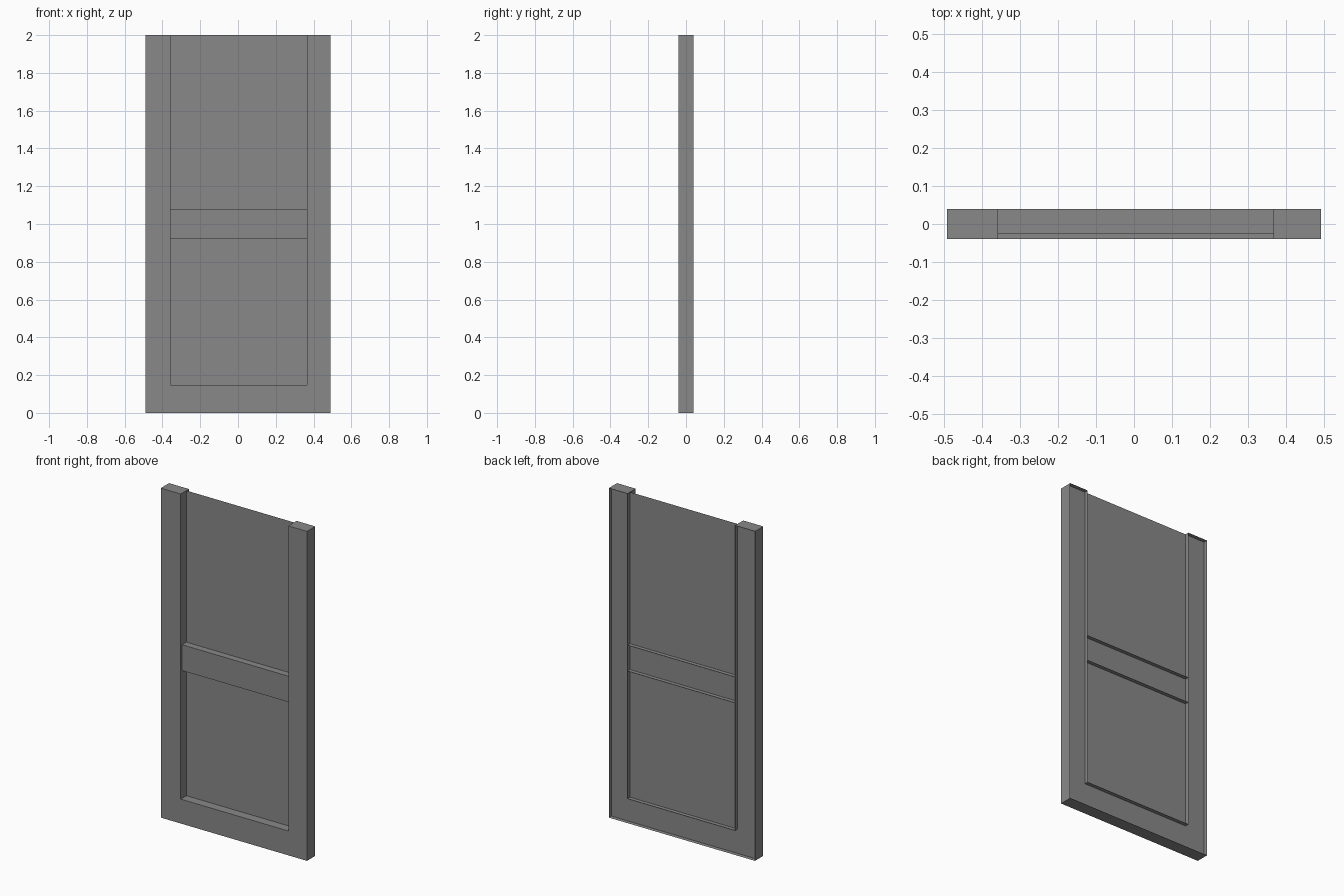
import bpy
import bmesh

if "Cube" in bpy.data.objects:
    bpy.data.objects.remove(bpy.data.objects["Cube"])

FRONT, BACK = -0.0395, 0.0395

# Dark grey paint
paint = bpy.data.materials.new("dark_grey")
paint.diffuse_color = (0.25, 0.25, 0.25, 1)
paint.use_nodes = True
paint.node_tree.nodes["Principled BSDF"].inputs["Base Color"].default_value = paint.diffuse_color


def make_object(name, bm):
    mesh = bpy.data.meshes.new(name)
    bm.to_mesh(mesh)
    bm.free()
    mesh.materials.append(paint)
    obj = bpy.data.objects.new(name, mesh)
    bpy.context.collection.objects.link(obj)
    return obj


def shell(name, profile, y0, y1=None, open_sides=()):
    """Front face from an (x, z) outline, with walls running back to y1; the back stays open."""
    bm = bmesh.new()
    front = [bm.verts.new((x, y0, z)) for x, z in profile]
    bm.faces.new(front)
    if y1 is not None:
        back = [bm.verts.new((x, y1, z)) for x, z in profile]
        n = len(profile)
        for i in range(n):
            if i not in open_sides:
                j = (i + 1) % n
                bm.faces.new((front[j], front[i], back[i], back[j]))
    bm.normal_update()
    return make_object(name, bm)


W, H = 0.491, 2.0
LEFT, RIGHT = -0.357, 0.366

# U-shaped frame: two stiles joined by the bottom rail
shell("door_frame",
      [(-W, 0), (W, 0), (W, H), (RIGHT, H), (RIGHT, 0.148),
       (LEFT, 0.148), (LEFT, H), (-W, H)], FRONT, BACK)

# Middle rail, set slightly behind the frame, ends butting the stiles
shell("middle_rail",
      [(LEFT, 0.923), (RIGHT, 0.923), (RIGHT, 1.08), (LEFT, 1.08)],
      -0.026, BACK, open_sides=(1, 3))

# Thin panel sheet across the full width
shell("panel", [(-W, 0), (W, 0), (W, H), (-W, H)], 0.015)
